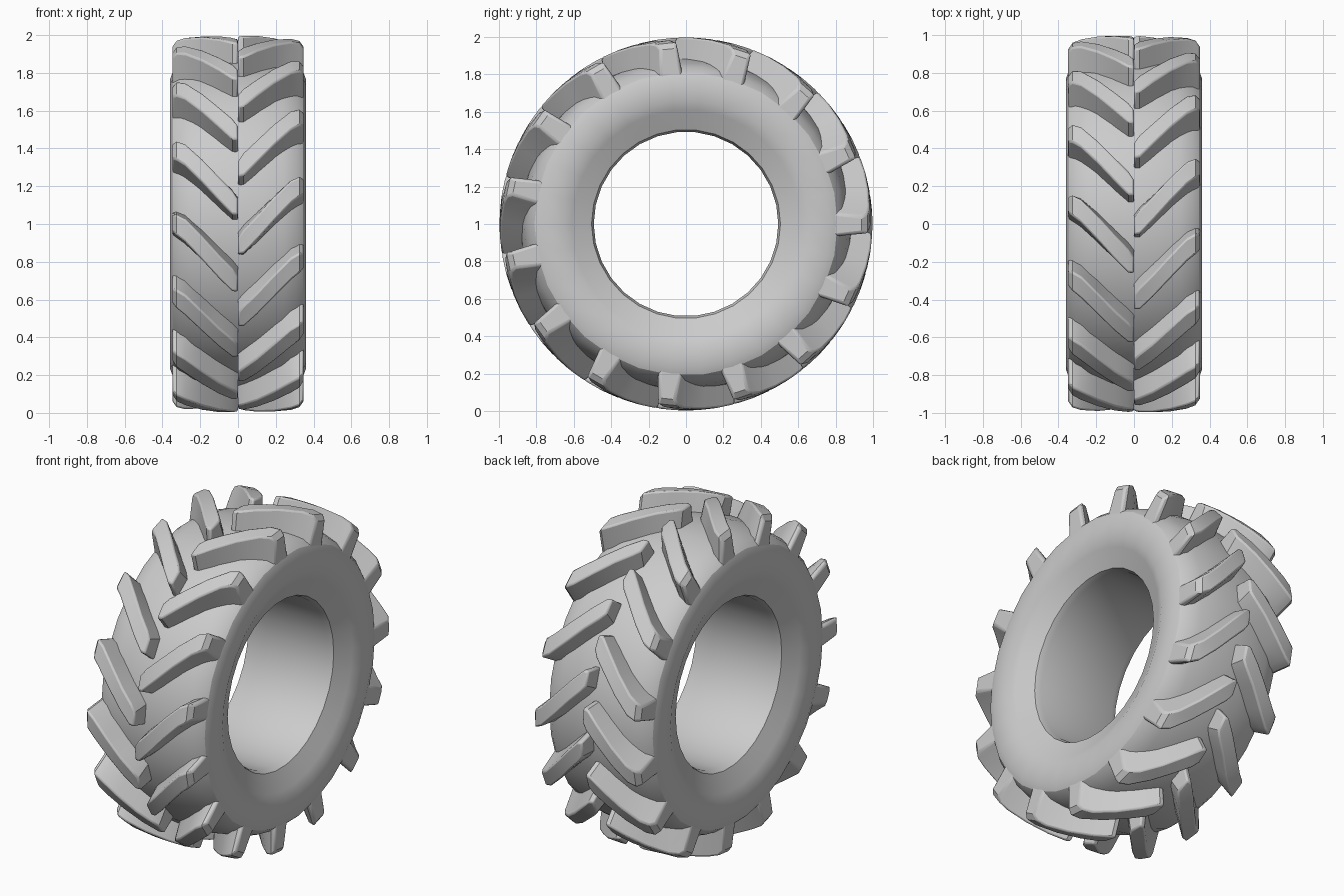
import bpy, bmesh
from math import sin, cos, radians, pi

if "Cube" in bpy.data.objects:
    bpy.data.objects.remove(bpy.data.objects["Cube"])

LUGS = 15
PITCH = 360 / LUGS


def ring_point(x, r, deg):
    """Point at radius r around the wheel axis (along x, centre at z = 1)."""
    a = radians(deg)
    return (x, r * cos(a), 1 + r * sin(a))


def finish(bm, name, angle):
    bmesh.ops.recalc_face_normals(bm, faces=bm.faces)
    me = bpy.data.meshes.new(name)
    bm.to_mesh(me)
    bm.free()
    ob = bpy.data.objects.new(name, me)
    bpy.context.collection.objects.link(ob)
    bpy.ops.object.select_all(action='DESELECT')
    ob.select_set(True)
    bpy.context.view_layer.objects.active = ob
    bpy.ops.object.shade_smooth_by_angle(angle=radians(angle))
    return ob


# Tyre carcass: closed half profile (x, radius), mirrored and lathed
half = [(0.12, 0.885), (0.24, 0.865), (0.31, 0.84), (0.345, 0.81), (0.36, 0.77),
        (0.358, 0.66), (0.335, 0.61), (0.285, 0.505), (0.25, 0.493)]
profile = [(0, 0.89)] + half + [(-x, r) for x, r in reversed(half)]
bm = bmesh.new()
SEG = 30
rings = [[bm.verts.new(ring_point(x, r, i * 360 / SEG)) for x, r in profile]
         for i in range(SEG)]
n = len(profile)
for i in range(SEG):
    a, b = rings[i], rings[(i + 1) % SEG]
    for j in range(n):
        k = (j + 1) % n
        bm.faces.new((a[j], a[k], b[k], b[j]))
finish(bm, "tyre_carcass", 25)

# Lug stations from centre to shoulder:
# x, angle lag, top half-angle, top radius, base radius
stations = [(0.0, 18.8, 2.4, 0.993, 0.86),
            (0.03, 17.4, 3.6, 0.997, 0.86),
            (0.10, 13.2, 3.6, 0.997, 0.86),
            (0.19, 7.4, 3.6, 0.993, 0.85),
            (0.28, 2.0, 3.5, 0.985, 0.83),
            (0.325, 0.3, 3.2, 0.972, 0.80),
            (0.348, -0.2, 2.6, 0.94, 0.78)]


def add_lug(bm, side, start):
    """Sweep a trapezoid section diagonally across half the tread."""
    secs = []
    for x, lag, w, rt, rb in stations:
        c = start + lag
        corners = [(rb, c - w - 1.8), (rt, c - w), (rt, c + w), (rb, c + w + 1.8)]
        secs.append([bm.verts.new(ring_point(side * x, r, d)) for r, d in corners])
    for a, b in zip(secs, secs[1:]):
        for j in range(4):
            k = (j + 1) % 4
            bm.faces.new((a[j], a[k], b[k], b[j]))
    bm.faces.new(secs[0])
    bm.faces.new(secs[-1])


# Tread lugs: the two sides are staggered by half a pitch
for side, name, shift in ((1, "right_tread_lugs", 0), (-1, "left_tread_lugs", PITCH / 2)):
    bm = bmesh.new()
    for i in range(LUGS):
        add_lug(bm, side, i * PITCH + shift)
    ob = finish(bm, name, 30)
    bev = ob.modifiers.new("soft_edges", 'BEVEL')
    bev.width = 0.01
    bev.segments = 2
    bev.limit_method = 'ANGLE'
    bev.angle_limit = radians(40)
